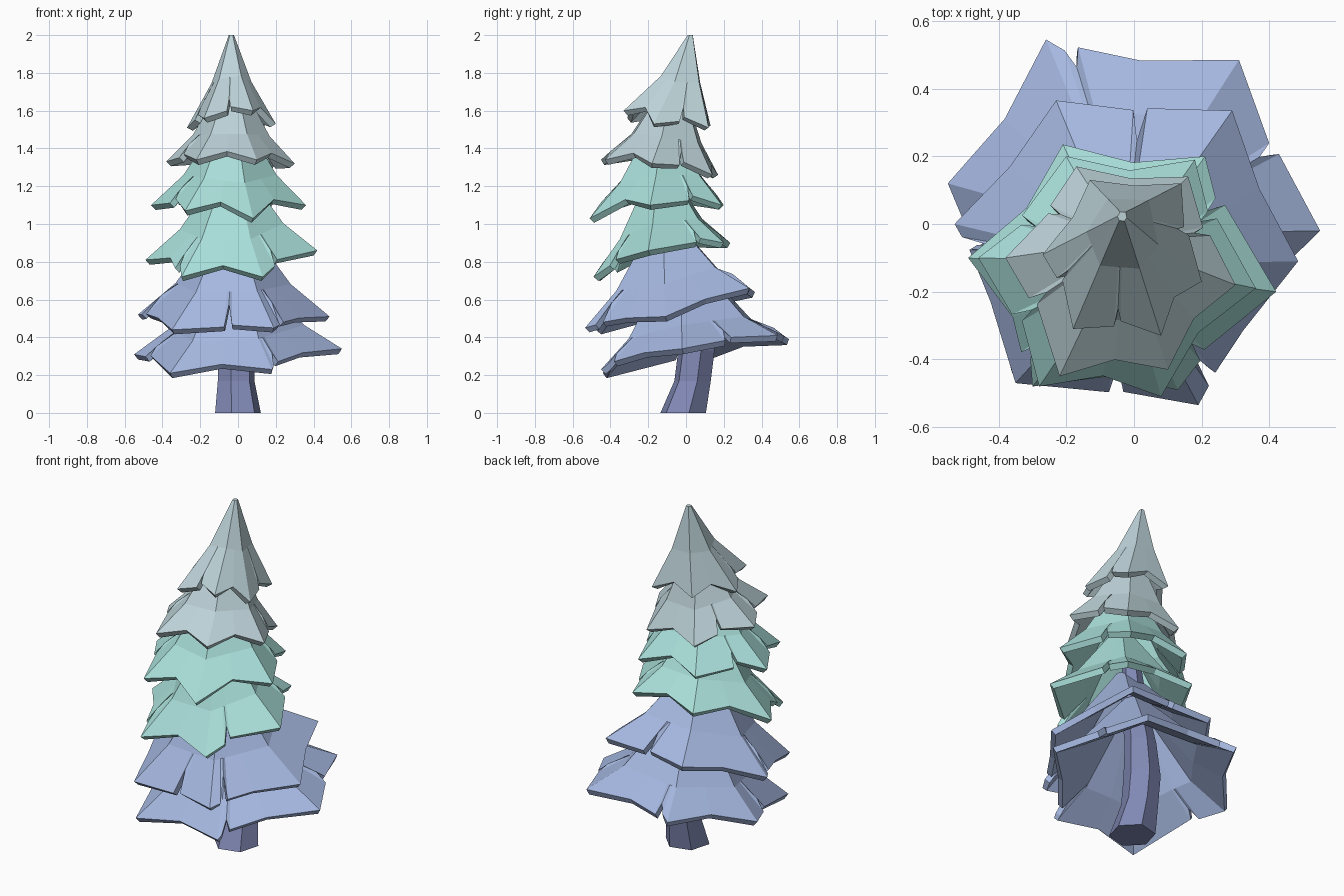
import bpy, math
from mathutils import Vector

if "Cube" in bpy.data.objects:
    bpy.data.objects.remove(bpy.data.objects["Cube"])


def material(name, rgb):
    m = bpy.data.materials.new(name)
    m.diffuse_color = (*rgb, 1)
    m.use_nodes = True
    m.node_tree.nodes["Principled BSDF"].inputs["Base Color"].default_value = m.diffuse_color
    return m


def make_object(name, verts, faces, mat):
    mesh = bpy.data.meshes.new(name)
    mesh.from_pydata(verts, [], faces)
    mesh.materials.append(mat)
    ob = bpy.data.objects.new(name, mesh)
    bpy.context.collection.objects.link(ob)
    return ob


def loft(rings):
    n = len(rings[0])
    verts = [v for r in rings for v in r]
    faces = []
    for k in range(len(rings) - 1):
        for i in range(n):
            j = (i + 1) % n
            faces.append((k*n + i, (k+1)*n + i, (k+1)*n + j, k*n + j))
    last = (len(rings) - 1) * n
    faces.append([last + i for i in reversed(range(n))])
    return verts, faces


# A skirt of branches: six corners, drawn-in edges, narrow V notches, solid thickness
def tier(name, mat, apex, corners, notches, top=0.15, mid=0.6, sag=0.04, pull=0.06, depth=0.2):
    apex = Vector(apex)
    corners = [Vector(c) for c in corners]
    inner = [apex.lerp(c, mid) - Vector((0, 0, sag)) for c in corners]
    rim, waist = [], []
    for i in range(6):
        a, b = corners[i], corners[(i + 1) % 6]
        f = notches.get(i)
        cuts = [(0, 0), (0.5, pull)]
        if f is not None:
            cuts = [(0, 0), (f - .04, pull*.8), (f, depth), (f + .04, pull*.4)]
            if abs(f - 0.5) > 0.2:
                cuts.append((0.5, pull))
        for t, p in sorted(cuts):
            rim.append(a.lerp(b, t).lerp(apex, p))
            waist.append(inner[i].lerp(inner[(i + 1) % 6], t))
    tip = [Vector((apex.x + (v.x - apex.x)*top, apex.y + (v.y - apex.y)*top, apex.z)) for v in waist]
    ob = make_object(name, *loft([rim, waist, tip]), mat)
    s = ob.modifiers.new("thickness", 'SOLIDIFY')
    s.thickness = 0.035
    s.offset = -1


bark = material("bark", (0.22, 0.25, 0.46))
blue = material("blue_needles", (0.38, 0.48, 0.75))
green = material("green_needles", (0.40, 0.74, 0.70))
pale = material("pale_needles", (0.51, 0.65, 0.69))

# Corners run: back left, back right, right, front right, front left, left
tier("branches_1", blue, (-.02, -.03, .84),
     [(-.26, .545, .39), (.31, .485, .41), (.55, -.02, .34),
      (.18, -.45, .23), (-.36, -.44, .21), (-.55, .12, .31)],
     {0: .12, 1: .5, 2: .92, 4: .7}, mid=.65, sag=.05, depth=.13)
tier("branches_2", blue, (-.03, -.12, 1.04),
     [(-.23, .365, .64), (.29, .335, .66), (.485, -.11, .51),
      (.19, -.535, .45), (-.35, -.47, .44), (-.53, 0, .52)],
     {0: .48, 2: .84, 3: .45, 4: .88}, depth=.22, pull=.04)
tier("branches_3", green, (-.03, -.14, 1.32),
     [(-.21, .235, .90), (.21, .2, .90), (.42, -.2, .86),
      (.13, -.49, .72), (-.30, -.48, .72), (-.49, -.1, .81)],
     {1: .3, 2: .7, 4: .2}, pull=.1, depth=.18)
tier("branches_4", green, (-.03, -.11, 1.6),
     [(-.2, .2, 1.1), (.18, .19, 1.1), (.36, -.19, 1.1),
      (.08, -.51, 1.03), (-.28, -.48, 1.07), (-.46, -.1, 1.1)],
     {1: .4, 4: .5, 5: .4}, pull=.12)
tier("branches_5", pale, (-.03, -.05, 1.78),
     [(-.17, .17, 1.26), (.16, .14, 1.26), (.30, -.18, 1.32),
      (.10, -.43, 1.34), (-.22, -.45, 1.34), (-.38, -.1, 1.33)],
     {1: .5, 4: .6, 5: .55}, pull=.1)
tier("branches_6", pale, (-.035, .03, 2.0),
     [(-.13, .13, 1.52), (.14, .12, 1.51), (.2, -.17, 1.53),
      (.08, -.33, 1.6), (-.18, -.31, 1.56), (-.27, -.09, 1.51)],
     {1: .5, 3: .5, 4: .6}, mid=.45, sag=.035, top=.13, pull=.12)

# Bent six-sided trunk
path = [(0, -.015, 0, .125), (-.01, .035, .17, .1), (-.01, .055, .33, .10),
        (-.02, .03, .55, .085), (-.03, -.03, .8, .07), (-.03, -.06, 1.1, .05)]
rings = [[Vector((x + r*math.cos(.25 - math.pi/3*i), y + r*math.sin(.25 - math.pi/3*i), z))
          for i in range(6)] for x, y, z, r in path]
verts, faces = loft(rings)
faces.append(list(range(6)))
make_object("trunk", verts, faces, bark)
